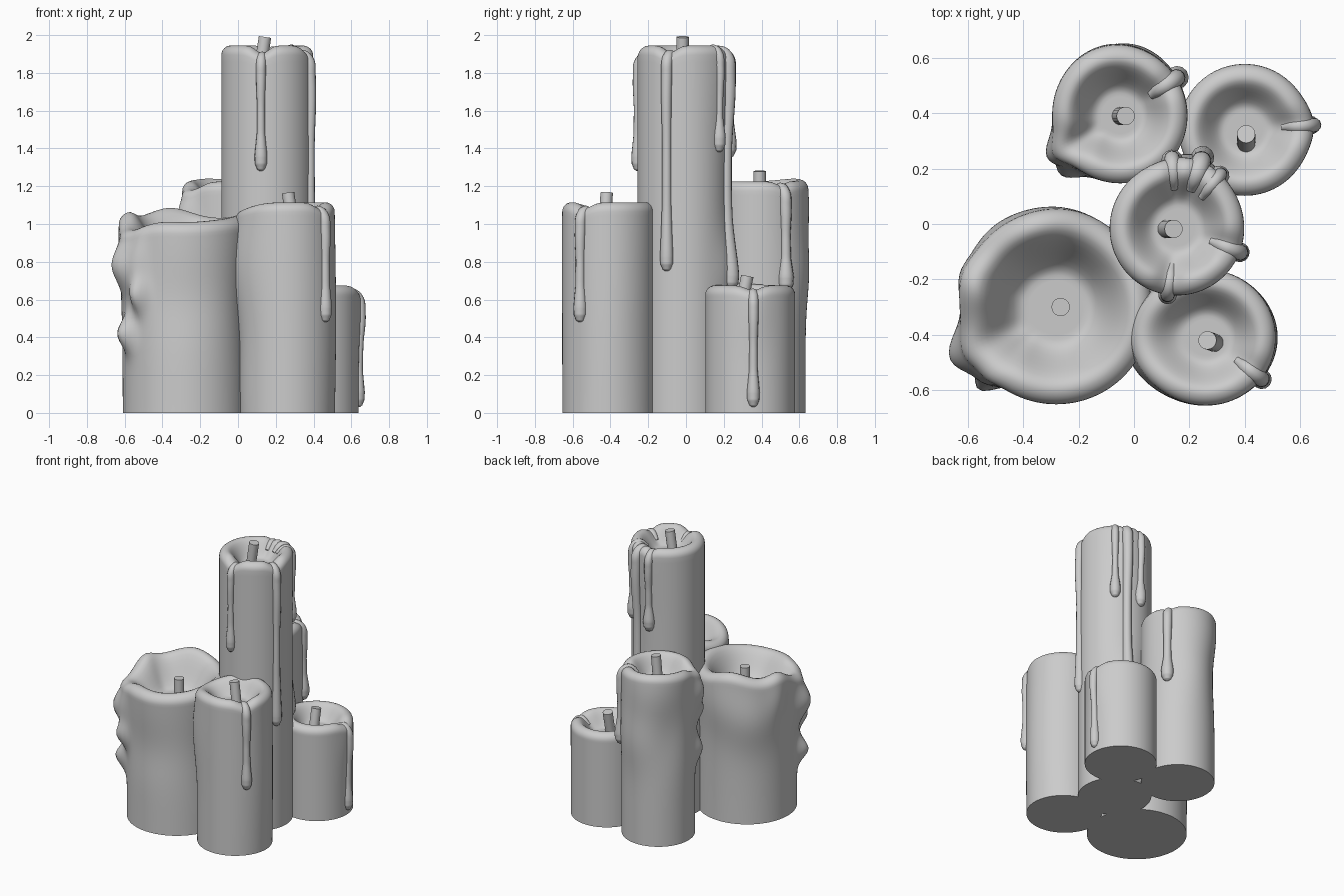
import bpy, bmesh, math
from math import sin, cos, pi, radians, exp
from mathutils import Vector

cube = bpy.data.objects.get("Cube")
if cube:
    bpy.data.objects.remove(cube, do_unlink=True)

wax = bpy.data.materials.new("grey wax")
wax.use_nodes = True
wax.diffuse_color = (0.6, 0.6, 0.6, 1)
wax.node_tree.nodes["Principled BSDF"].inputs["Base Color"].default_value = (0.6, 0.6, 0.6, 1)

SEGMENTS, ROWS = 112, 52


def finish(ob, angle=40):
    ob.data.materials.clear()
    ob.data.materials.append(wax)
    bpy.ops.object.select_all(action='DESELECT')
    ob.select_set(True)
    bpy.context.view_layer.objects.active = ob
    bpy.ops.object.shade_smooth_by_angle(angle=radians(angle))


def turn(a, b):
    """Signed difference of two angles in degrees."""
    return (a - b + 180) % 360 - 180


class Candle:
    def __init__(self, name, centre, radius, height, depth, flare=0, bumps=(), rim=(), edge=0.05):
        self.name, self.centre, self.radius, self.height = name, Vector((*centre, 0)), radius, height
        self.depth, self.flare, self.bumps, self.rim, self.edge = depth, flare, bumps, rim, edge
        self.build()

    # wall radius: gentle flare plus soft wax lumps (angle, z, size, angle width, z width)
    def wall(self, deg, z):
        r = self.radius + self.flare * (z / self.height) ** 2
        for a, h, size, wa, wz in self.bumps:
            r += size * exp(-(turn(deg, a) / wa) ** 2 - ((z - h) / wz) ** 2)
        return r

    # rim height: raised or sunken spots (angle, change, angle width)
    def top(self, deg):
        return self.height + sum(d * exp(-(turn(deg, a) / w) ** 2) for a, d, w in self.rim)

    def point(self, deg, r, z):
        return self.centre + Vector((r * cos(radians(deg)), r * sin(radians(deg)), z))

    # one vertical section: wall, rounded rim, melted bowl
    def section(self, deg):
        top, e = self.top(deg), self.edge
        pts = []
        for i in range(ROWS + 1):
            z = (top - e) * i / ROWS
            pts.append((self.wall(deg, z), z))
        edge_r = pts[-1][0]
        for i in range(1, 7):
            a = pi / 2 * i / 6
            pts.append((edge_r - e * (1 - cos(a)), top - e + e * sin(a)))
        for i in range(1, 15):
            s = i / 15
            k = min(s / 0.6, 1)
            k = k * k * (3 - 2 * k)
            z = top * (1 - k) + self.height * k - self.depth * k
            pts.append(((edge_r - e) * (1 - s), z))
        return pts

    def build(self):
        bm = bmesh.new()
        columns = []
        for j in range(SEGMENTS):
            deg = 360 * j / SEGMENTS
            columns.append([bm.verts.new(self.point(deg, r, z)) for r, z in self.section(deg)])
        middle = bm.verts.new(self.centre + Vector((0, 0, self.height - self.depth)))
        for j, a in enumerate(columns):
            b = columns[(j + 1) % SEGMENTS]
            for i in range(len(a) - 1):
                bm.faces.new((a[i], b[i], b[i + 1], a[i + 1]))
            bm.faces.new((a[-1], b[-1], middle))
        bm.faces.new([c[0] for c in reversed(columns)])
        bmesh.ops.recalc_face_normals(bm, faces=bm.faces)
        mesh = bpy.data.meshes.new(self.name)
        bm.to_mesh(mesh)
        bm.free()
        ob = bpy.data.objects.new(self.name, mesh)
        bpy.context.collection.objects.link(ob)
        finish(ob, 60)

    # wax run: thin tube spilling over the rim and ending in a drop
    def drip(self, deg, end, width=0.03, drop=0.04):
        top = self.top(deg)
        w = self.wall(deg, top)
        path = [(w - 0.11, top - 0.05, width * 0.5), (w - 0.05, top - 0.018, width),
                (w - 0.012, top - 0.04, width), (self.wall(deg, top - 0.12), top - 0.12, width)]
        start = top - 0.12
        for f, r in ((0.4, width * 0.8), (0.72, width * 0.85)):
            z = start + (end + 0.08 - start) * f
            path.append((self.wall(deg, z), z, r))
        for dz, r in ((0.08, drop), (0.04, drop * 0.95), (0.01, drop * 0.6), (0, drop * 0.2)):
            path.append((self.wall(deg, end + dz), end + dz, r))
        curve = bpy.data.curves.new(self.name + "_drip", 'CURVE')
        curve.dimensions = '3D'
        curve.bevel_depth = 1
        curve.bevel_resolution = 4
        curve.use_fill_caps = True
        spline = curve.splines.new('BEZIER')
        spline.resolution_u = 6
        spline.bezier_points.add(len(path) - 1)
        for p, (r, z, size) in zip(spline.bezier_points, path):
            p.co = self.point(deg, r, z)
            p.radius = size
            p.handle_left_type = p.handle_right_type = 'AUTO'
        ob = bpy.data.objects.new(self.name + "_drip", curve)
        bpy.context.collection.objects.link(ob)
        bpy.ops.object.select_all(action='DESELECT')
        ob.select_set(True)
        bpy.context.view_layer.objects.active = ob
        bpy.ops.object.convert(target='MESH')
        finish(bpy.context.view_layer.objects.active, 60)

    # wick: leaning cylinder from the bowl floor to its tip
    def wick(self, tip, lean=(0, 0)):
        tip = Vector(tip)
        foot = Vector((tip.x - lean[0], tip.y - lean[1], self.height - self.depth - 0.04))
        axis = tip - foot
        bpy.ops.mesh.primitive_cylinder_add(vertices=20, radius=0.033, depth=axis.length,
                                            location=(tip + foot) / 2)
        ob = bpy.context.object
        ob.name = self.name + "_wick"
        ob.rotation_euler = axis.to_track_quat('Z', 'Y').to_euler()
        finish(ob)


# tall middle candle
tall = Candle("tall_candle", (0.155, -0.015), 0.243, 1.945, 0.11,
              bumps=[(75, 0.75, 0.03, 25, 0.2), (75, 1.85, 0.015, 30, 0.3)],
              rim=[(262, -0.04, 14), (-20, -0.035, 14), (69, -0.02, 9), (94, -0.02, 8)])
tall.drip(262, 1.28, 0.026, 0.034)
tall.drip(-21, 0.75, 0.03, 0.036)
tall.drip(51, 1.38, 0.024, 0.036)
tall.drip(70, 0.65, 0.036, 0.042)
tall.drip(94, 1.35, 0.028, 0.04)
tall.wick((0.143, -0.018, 1.99), (0.03, 0))

# front candle
front = Candle("front_candle", (0.262, -0.41), 0.245, 1.115, 0.11,
               bumps=[(180, 0.8, 0.05, 45, 0.3), (0, 0.5, 0.012, 40, 0.6), (180, 0.1, 0.01, 40, 0.3)],
               rim=[(180, -0.04, 40), (-37, -0.03, 16)])
front.drip(-37, 0.48, 0.03, 0.036)
front.wick((0.265, -0.42, 1.165), (-0.03, 0.01))

# wide candle with heavy wax lumps on one side
wide = Candle("wide_candle", (-0.28, -0.305), 0.33, 1.03, 0.18, flare=0.02, edge=0.06,
              bumps=[(206, 0.78, 0.085, 14, 0.13), (209, 0.42, 0.075, 9, 0.09),
                     (226, 0.62, 0.065, 8, 0.09), (226, 0.8, 0.025, 8, 0.15),
                     (130, 0.75, 0.03, 30, 0.2), (90, 0.85, 0.02, 30, 0.2), (160, 0.9, 0.02, 12, 0.15),
                     (0, 0.6, -0.02, 50, 0.3), (270, 0.6, -0.015, 40, 0.2)],
              rim=[(105, 0.055, 28), (165, 0.035, 16), (208, -0.06, 25), (270, -0.02, 40),
                   (0, 0.02, 30)])
wide.wick((-0.265, -0.3, 1.0))

# back candle
back = Candle("back_candle", (-0.05, 0.39), 0.243, 1.225, 0.12,
              bumps=[(210, 1.04, 0.06, 14, 0.13), (225, 0.88, 0.055, 12, 0.09),
                     (212, 0.62, 0.05, 13, 0.1), (110, 1.1, 0.02, 50, 0.2),
                     (80, 0.75, 0.02, 40, 0.2), (140, 0.8, -0.015, 30, 0.25)],
              rim=[(120, 0.015, 40), (212, -0.045, 20), (34, -0.02, 12)])
back.drip(34, 0.64, 0.032, 0.042)
back.wick((-0.03, 0.39, 1.28), (0.02, 0))

# short candle
short = Candle("short_candle", (0.4, 0.34), 0.238, 0.675, 0.1,
               bumps=[(5, 0.55, 0.012, 20, 0.2)],
               rim=[(4, -0.025, 16), (200, 0.01, 40)])
short.drip(4, 0.03, 0.027, 0.034)
short.wick((0.405, 0.325, 0.725), (0, 0.04))
